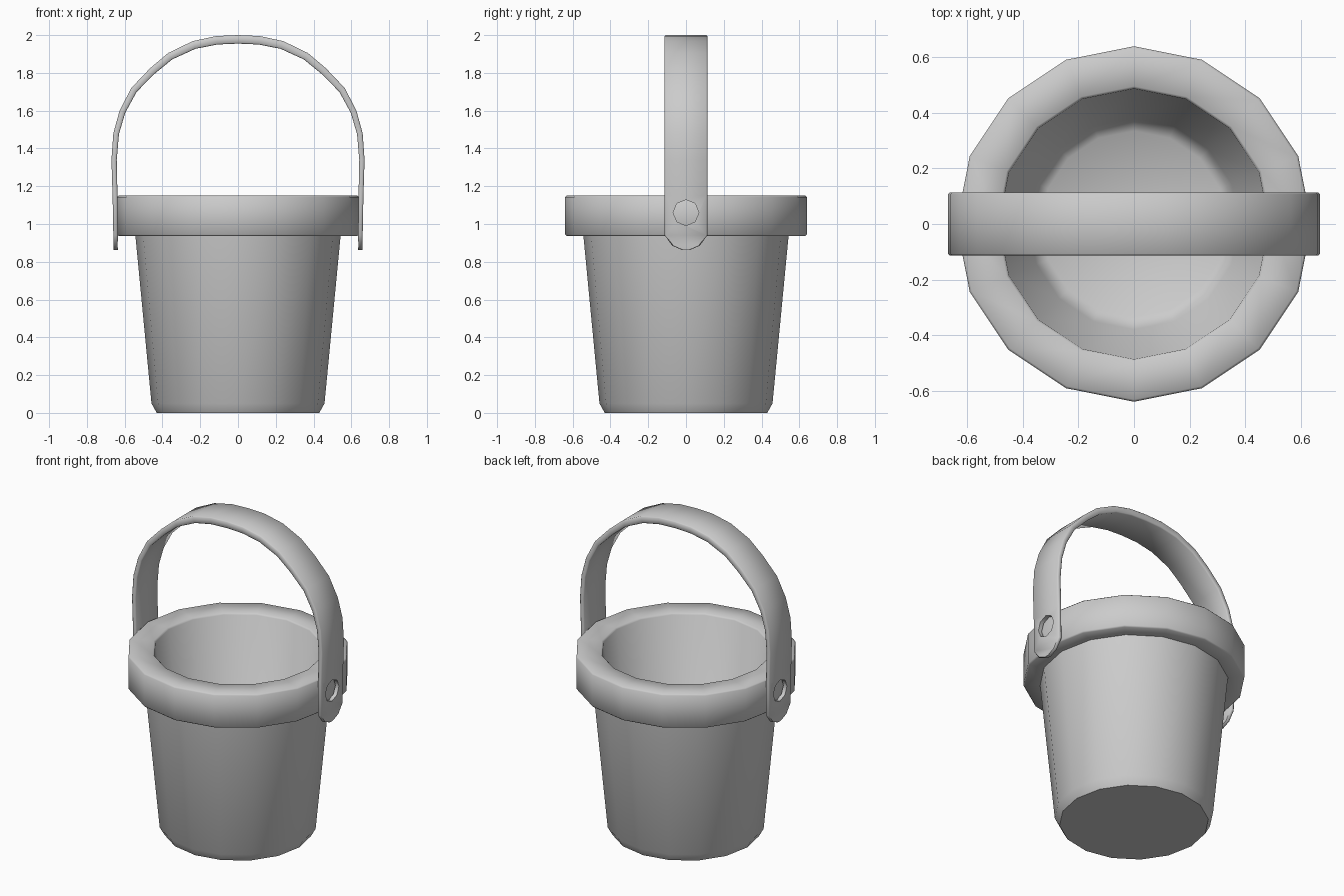
import bpy, bmesh, math
from mathutils import Vector

if "Cube" in bpy.data.objects:
    bpy.data.objects.remove(bpy.data.objects["Cube"])

SIDES = 16


def make_object(name, bm):
    bmesh.ops.recalc_face_normals(bm, faces=bm.faces)
    mesh = bpy.data.meshes.new(name)
    bm.to_mesh(mesh)
    bm.free()
    ob = bpy.data.objects.new(name, mesh)
    bpy.context.collection.objects.link(ob)
    return ob


def smooth(ob, angle):
    bpy.ops.object.select_all(action='DESELECT')
    ob.select_set(True)
    bpy.context.view_layer.objects.active = ob
    bpy.ops.object.shade_smooth_by_angle(angle=math.radians(angle))


def skin(bm, rings):
    # closed tube through equal-length rings, capped at both ends
    for a, b in zip(rings, rings[1:]):
        for i in range(len(a)):
            j = (i + 1) % len(a)
            bm.faces.new((a[i], a[j], b[j], b[i]))
    bm.faces.new(rings[0])
    bm.faces.new(rings[-1])


# Bucket: tapered wall, overhanging rim and hollow inside in one turned profile
profile = [(0.43, 0), (0.458, 0.05), (0.543, 0.936), (0.632, 0.936), (0.64, 0.944),
           (0.64, 1.142), (0.632, 1.15), (0.496, 1.15), (0.487, 1.14),
           (0.38, 0.11), (0.335, 0.075)]
bm = bmesh.new()
rings = [[bm.verts.new((r * math.cos(math.tau * i / SIDES),
                        r * math.sin(math.tau * i / SIDES), z))
          for i in range(SIDES)] for r, z in profile]
skin(bm, rings)
smooth(make_object("bucket", bm), 50)

# Handle: flat strap; half path as outer x, outer z, half width, thickness
half = [(0.658, 0.862, 0.02, 0.022), (0.659, 0.885, 0.073, 0.022),
        (0.66, 0.94, 0.113, 0.024), (0.664, 1.15, 0.113, 0.026),
        (0.67, 1.34, 0.113, 0.028), (0.66, 1.48, 0.113, 0.03),
        (0.627, 1.60, 0.113, 0.032), (0.565, 1.72, 0.113, 0.035),
        (0.465, 1.825, 0.113, 0.038), (0.37, 1.905, 0.113, 0.04),
        (0.24, 1.968, 0.113, 0.043), (0.115, 1.995, 0.113, 0.045)]
path = half + [(0, 2.0, 0.113, 0.045)] + [(-x, z, w, t) for x, z, w, t in reversed(half)]
bm = bmesh.new()
rings = []
C = 0.006
for k, (x, z, w, t) in enumerate(path):
    a, b = path[max(k - 1, 0)], path[min(k + 1, len(path) - 1)]
    d = Vector((b[0] - a[0], 0, b[1] - a[1])).normalized()
    inward = Vector((-d.z, 0, d.x))
    section = [(w, C), (w - C, 0), (C - w, 0), (-w, C),
               (-w, t - C), (C - w, t), (w - C, t), (w, t - C)]
    rings.append([bm.verts.new(Vector((x, y, z)) + inward * s) for y, s in section])
skin(bm, rings)
handle = make_object("handle", bm)

# Eight-sided pivot holes through both strap ends
bpy.ops.mesh.primitive_cylinder_add(vertices=8, radius=0.068, depth=2,
                                    location=(0, 0, 1.06), rotation=(0, math.pi / 2, 0))
cutter = bpy.context.object
cutter.name = "hole_cutter"
cutter.hide_render = True
mod = handle.modifiers.new("holes", 'BOOLEAN')
mod.operation = 'DIFFERENCE'
mod.solver = 'EXACT'
mod.object = cutter
bpy.ops.object.select_all(action='DESELECT')
handle.select_set(True)
bpy.context.view_layer.objects.active = handle
bpy.ops.object.modifier_apply(modifier=mod.name)
bpy.data.objects.remove(cutter)
smooth(handle, 50)
